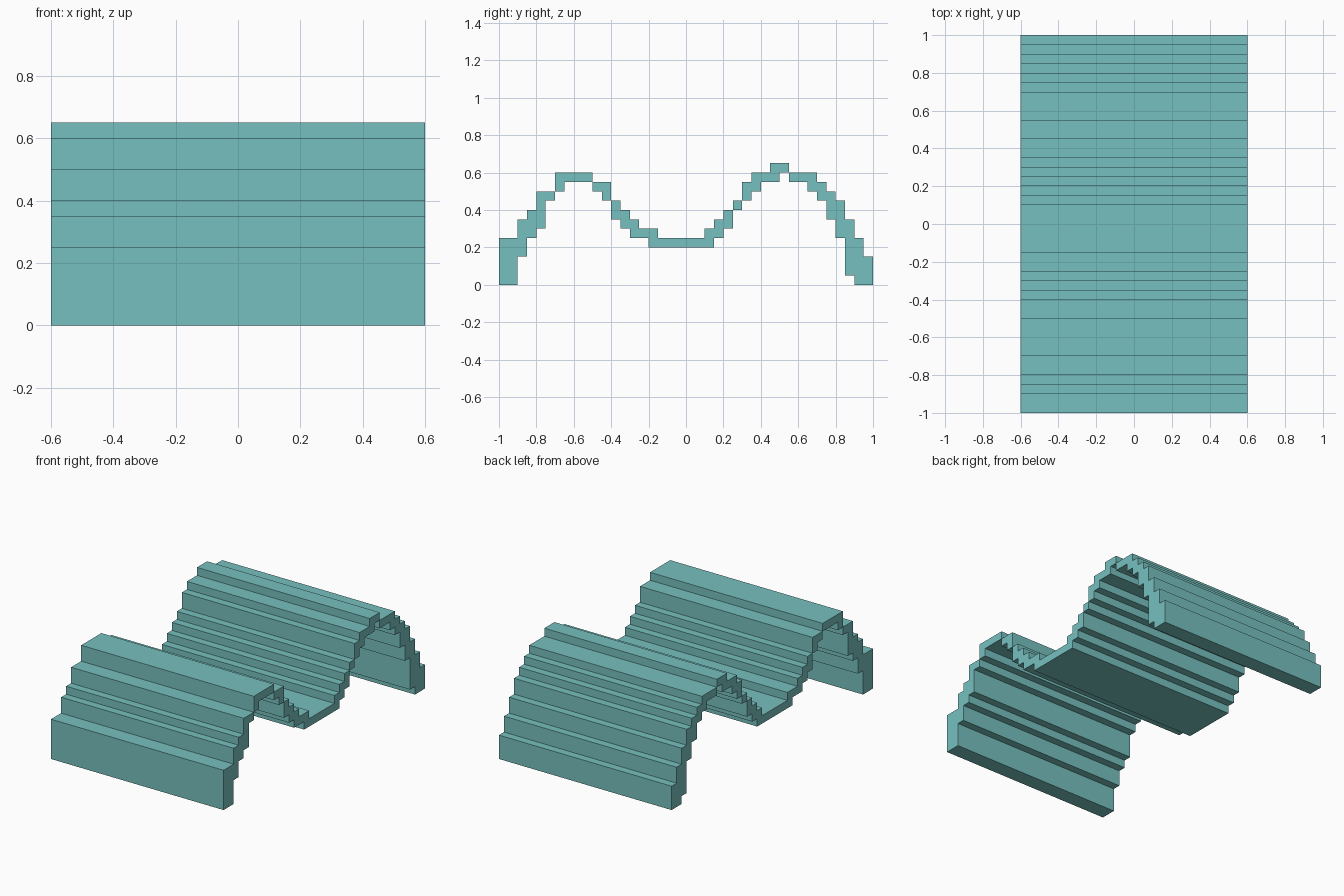
import bpy
import bmesh

cube = bpy.data.objects.get("Cube")
if cube:
    bpy.data.objects.remove(cube, do_unlink=True)

U = 0.05          # step module
HALF_WIDTH = 0.6

# Stepped profiles, front to back: (y where the step ends, height), in modules
TOP = [(-18, 5), (-17, 7), (-16, 8), (-14, 10), (-10, 12), (-8, 11), (-7, 9),
       (-6, 8), (-5, 7), (-3, 6), (2, 5), (3, 6), (4, 7), (5, 8), (6, 9),
       (7, 11), (9, 12), (11, 13), (14, 12), (15, 11), (16, 10), (17, 9),
       (18, 7), (19, 5), (20, 3)]
BOTTOM = [(-18, 0), (-17, 3), (-16, 5), (-15, 6), (-14, 9), (-13, 10),
          (-10, 11), (-9, 10), (-8, 9), (-7, 7), (-6, 6), (-4, 5), (3, 4),
          (4, 5), (5, 6), (6, 8), (7, 9), (8, 10), (10, 11), (11, 12),
          (13, 11), (14, 10), (15, 9), (16, 7), (17, 5), (18, 1), (20, 0)]


def height(steps, y):
    """Height of the step that covers the module from y to y + 1."""
    return next(h for end, h in steps if y < end)


def outline(steps, start, stop):
    """Staircase polyline between two y positions."""
    points = [(start, height(steps, start))]
    for y in range(start + 1, stop):
        before, after = height(steps, y - 1), height(steps, y)
        if before != after:
            points += [(y, before), (y, after)]
    return points + [(stop, height(steps, stop - 1))]


# Split the ribbon where neighbouring steps only meet along an edge
cuts = [-20]
for y in range(-19, 20):
    floor = max(height(BOTTOM, y - 1), height(BOTTOM, y))
    roof = min(height(TOP, y - 1), height(TOP, y))
    if floor >= roof:
        cuts.append(y)
cuts.append(20)

# Extrude each stretch of profile across the full width
bm = bmesh.new()
for start, stop in zip(cuts, cuts[1:]):
    loop = outline(BOTTOM, start, stop) + outline(TOP, start, stop)[::-1]
    face = bm.faces.new([bm.verts.new((-HALF_WIDTH, y * U, z * U)) for y, z in loop])
    result = bmesh.ops.extrude_face_region(bm, geom=[face])
    moved = [v for v in result["geom"] if isinstance(v, bmesh.types.BMVert)]
    bmesh.ops.translate(bm, verts=moved, vec=(2 * HALF_WIDTH, 0, 0))
bmesh.ops.recalc_face_normals(bm, faces=bm.faces)

mesh = bpy.data.meshes.new("stepped_ribbon")
bm.to_mesh(mesh)
bm.free()

# Single teal colour
teal = bpy.data.materials.new("teal")
teal.use_nodes = True
colour = (0.18, 0.53, 0.52, 1.0)
teal.diffuse_color = colour
teal.node_tree.nodes["Principled BSDF"].inputs["Base Color"].default_value = colour
mesh.materials.append(teal)

ribbon = bpy.data.objects.new("stepped_ribbon", mesh)
bpy.context.collection.objects.link(ribbon)
